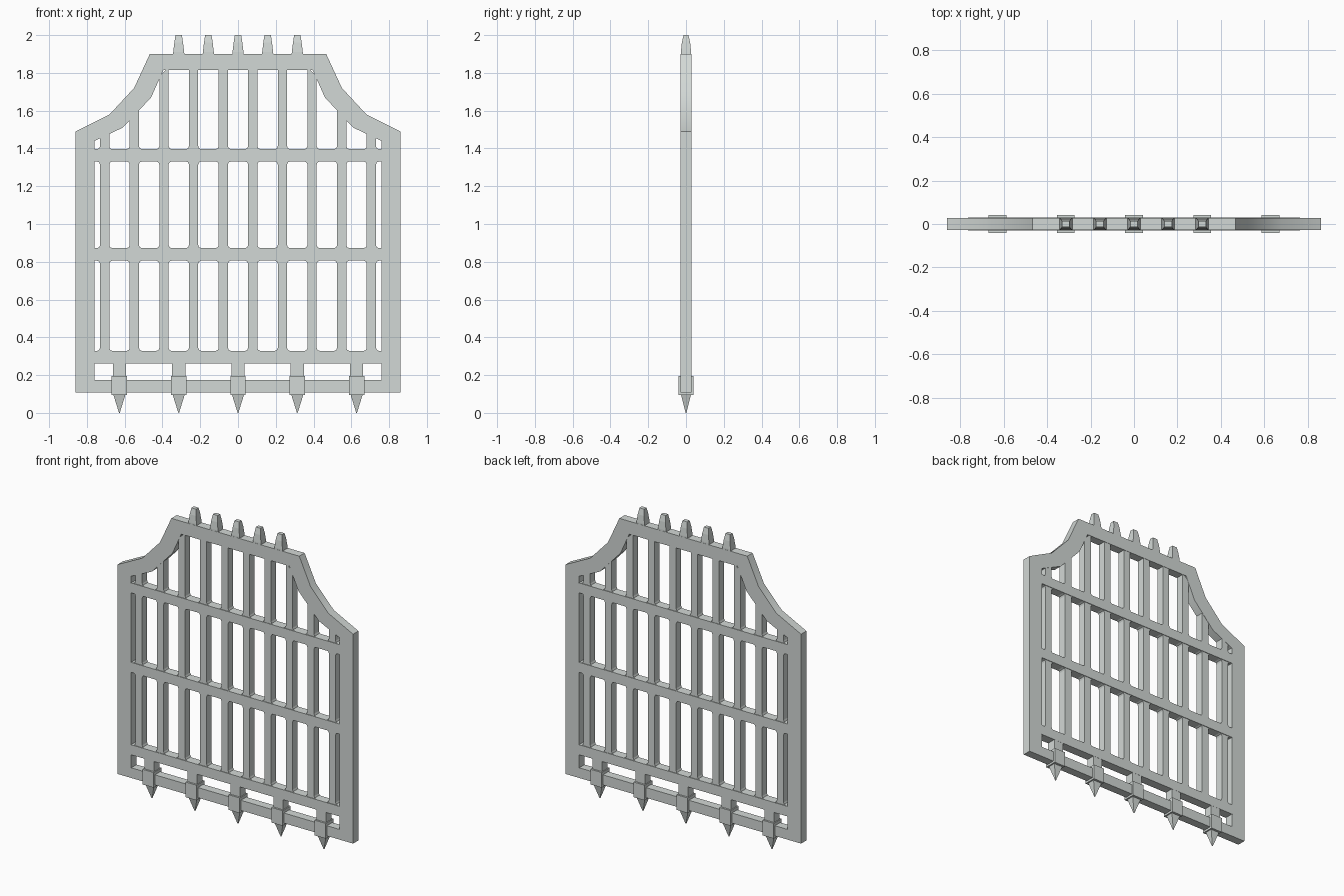
import bpy
import bmesh
import math

cube = bpy.data.objects.get("Cube")
if cube:
    bpy.data.objects.remove(cube, do_unlink=True)

iron = bpy.data.materials.new("pale_grey_iron")
iron.use_nodes = True
iron.diffuse_color = (0.65, 0.69, 0.67, 1)
iron.node_tree.nodes["Principled BSDF"].inputs["Base Color"].default_value = iron.diffuse_color


def finish(name, bm):
    bmesh.ops.recalc_face_normals(bm, faces=bm.faces)
    mesh = bpy.data.meshes.new(name)
    bm.to_mesh(mesh)
    bm.free()
    mesh.materials.append(iron)
    ob = bpy.data.objects.new(name, mesh)
    bpy.context.collection.objects.link(ob)
    return ob


def prism(bm, outline, depth):
    """Extrude an x-z outline evenly to both sides of y = 0."""
    front = [bm.verts.new((x, -depth, z)) for x, z in outline]
    back = [bm.verts.new((x, depth, z)) for x, z in outline]
    bm.faces.new(front)
    bm.faces.new(back[::-1])
    for i in range(len(outline)):
        j = (i + 1) % len(outline)
        bm.faces.new((front[i], back[i], back[j], front[j]))


def box(bm, x0, x1, z0, z1, depth):
    prism(bm, [(x0, z0), (x1, z0), (x1, z1), (x0, z1)], depth)


def stack(bm, x, levels):
    """Square sections (z, half width, half depth) joined bottom to top."""
    rings = [[bm.verts.new((x + sx * w, sy * d, z))
              for sx, sy in ((-1, -1), (1, -1), (1, 1), (-1, 1))]
             for z, w, d in levels]
    bm.faces.new(rings[0][::-1])
    bm.faces.new(rings[-1])
    for a, b in zip(rings, rings[1:]):
        for i in range(4):
            j = (i + 1) % 4
            bm.faces.new((a[i], a[j], b[j], b[i]))


# Stepped arch frame: matching outer and inner outlines
outer = [(0.86, 0.108), (0.86, 1.49), (0.68, 1.58), (0.55, 1.72), (0.467, 1.90)]
inner = [(0.76, 0.175), (0.76, 1.44), (0.61, 1.51), (0.46, 1.67), (0.395, 1.815)]


def mirrored(half):
    return half + [(-x, z) for x, z in reversed(half)]


bm = bmesh.new()
loops = [[bm.verts.new((x, y, z)) for x, z in mirrored(half)]
         for half, y in ((outer, -0.028), (outer, 0.028), (inner, 0.028), (inner, -0.028))]
for a, b in zip(loops, loops[1:] + loops[:1]):
    for i in range(len(a)):
        j = (i + 1) % len(a)
        bm.faces.new((a[i], a[j], b[j], b[i]))
frame = finish("arched_frame", bm)
frame.data.shade_smooth()
frame.data.set_sharp_from_angle(angle=math.radians(30))


def arch_height(x):
    for (xa, za), (xb, zb) in zip(inner[1:], inner[2:]):
        if xb <= x <= xa:
            return za + (zb - za) * (xa - x) / (xa - xb)
    return inner[-1][1]


# Upright bars
bar_xs = [s * (0.078 + 0.157 * i) for i in range(5) for s in (-1, 1)]
HALF = 0.0245
bm = bmesh.new()
for x in bar_xs:
    ends = [arch_height(abs(e)) + 0.015 for e in (x - HALF, x + HALF)]
    prism(bm, [(x - HALF, 0.29), (x + HALF, 0.29),
               (x + HALF, ends[1]), (x - HALF, ends[0])], 0.026)
finish("upright_bars", bm)

# Cross rails
rails = [(0.262, 0.328), (0.806, 0.872), (1.331, 1.396)]
bm = bmesh.new()
for z0, z1 in rails:
    box(bm, -0.765, 0.765, z0, z1, 0.030)
finish("cross_rails", bm)

# Small corner fillets where bars meet rails
bm = bmesh.new()
R = 0.016
for x in bar_xs:
    for z0, z1 in rails:
        for z, up in ((z0, -1), (z1, 1)):
            if z < 0.3:
                continue
            for s in (-1, 1):
                e = x + s * HALF
                prism(bm, [(e, z), (e + s * R, z),
                           (e + s * R * 0.3, z + up * R * 0.3), (e, z + up * R)], 0.026)
finish("corner_fillets", bm)

# Five lower posts with collars and points
for i in range(-2, 3):
    x = i * 0.314
    bm = bmesh.new()
    box(bm, x - 0.035, x + 0.035, 0.15, 0.28, 0.029)
    finish("lower_stem", bm)
    bm = bmesh.new()
    box(bm, x - 0.041, x + 0.041, 0.095, 0.195, 0.041)
    finish("collar", bm)
    bm = bmesh.new()
    stack(bm, x, [(0, 0.002, 0.002), (0.10, 0.033, 0.027)])
    finish("ground_point", bm)

# Five blunt finials on top
for i in range(-2, 3):
    bm = bmesh.new()
    stack(bm, i * 0.157, [(1.89, 0.031, 0.027), (1.91, 0.029, 0.027),
                          (1.96, 0.023, 0.022), (2.0, 0.017, 0.013)])
    finish("top_finial", bm)
